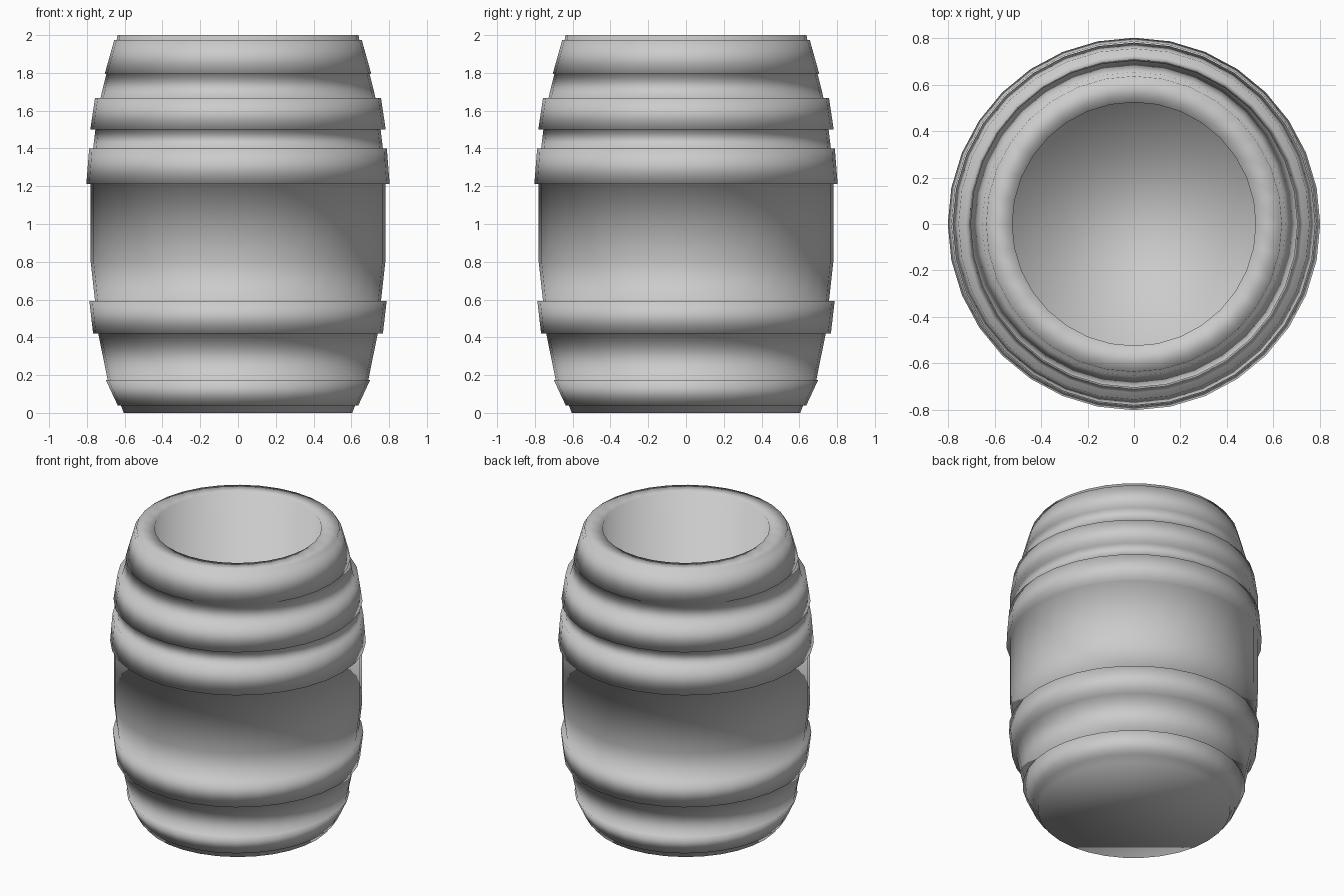
import bpy, bmesh, math

if "Cube" in bpy.data.objects:
    bpy.data.objects.remove(bpy.data.objects["Cube"])

SEGMENTS = 32

# Half profile (radius, height): underside, staves with raised hoops, rim, hollow inside
PROFILE = [
    (0.605, 0.0), (0.62, 0.04),
    (0.637, 0.04), (0.70, 0.175),      # foot hoop
    (0.69, 0.175), (0.74, 0.42),
    (0.767, 0.42), (0.787, 0.592),     # lower hoop
    (0.757, 0.592), (0.78, 0.80), (0.78, 1.212),
    (0.803, 1.212), (0.788, 1.40),     # upper hoop
    (0.767, 1.40), (0.755, 1.50),
    (0.782, 1.50), (0.757, 1.668),     # shoulder hoop
    (0.728, 1.668), (0.697, 1.793),
    (0.706, 1.793), (0.655, 1.975),    # top hoop
    (0.642, 1.975), (0.638, 2.0),
    (0.525, 2.0), (0.525, 0.15),       # rim and inner wall
]


def lathe(name, profile, segments):
    bm = bmesh.new()
    rings = []
    for r, z in profile:
        rings.append([bm.verts.new((r * math.cos(math.tau * i / segments),
                                    r * math.sin(math.tau * i / segments), z))
                      for i in range(segments)])
    for low, high in zip(rings, rings[1:]):
        for i in range(segments):
            j = (i + 1) % segments
            bm.faces.new((low[i], low[j], high[j], high[i]))
    # underside and inner floor
    bm.faces.new(list(reversed(rings[0])))
    bm.faces.new(rings[-1])
    for face in bm.faces:
        face.smooth = True
    mesh = bpy.data.meshes.new(name)
    bm.to_mesh(mesh)
    bm.free()
    obj = bpy.data.objects.new(name, mesh)
    bpy.context.collection.objects.link(obj)
    return obj


lathe("barrel", PROFILE, SEGMENTS)
